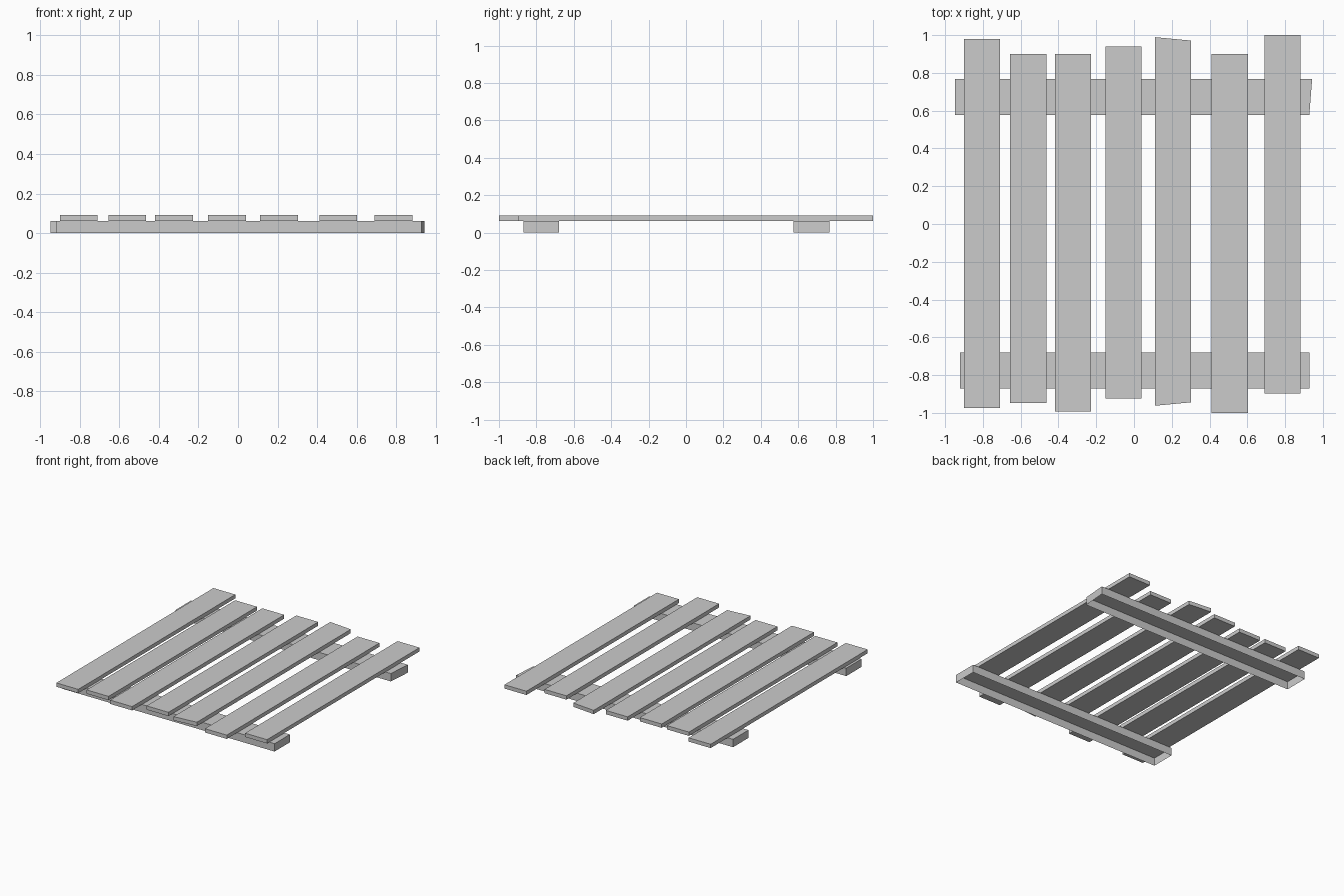
import bpy
import bmesh

default = bpy.data.objects.get("Cube")
if default:
    bpy.data.objects.remove(default, do_unlink=True)

grey = bpy.data.materials.new("plain grey")
grey.use_nodes = True
colour = (0.6, 0.6, 0.6, 1)
grey.diffuse_color = colour
grey.node_tree.nodes["Principled BSDF"].inputs["Base Color"].default_value = colour

RAIL_TOP, BOARD_TOP = 0.062, 0.092
HALF_WIDTH = 0.0955


def plank(name, outline, z0, z1, open_below=False):
    """Extrude a four-cornered outline upwards, optionally without an underside."""
    bm = bmesh.new()
    base = bm.faces.new([bm.verts.new((x, y, z0)) for x, y in outline])
    top = bmesh.ops.extrude_face_region(bm, geom=[base], use_keep_orig=True)["geom"]
    for v in top:
        if isinstance(v, bmesh.types.BMVert):
            v.co.z = z1
    bmesh.ops.recalc_face_normals(bm, faces=bm.faces)
    if open_below:
        under = [f for f in bm.faces if all(v.co.z < z0 + 0.001 for v in f.verts)]
        bmesh.ops.delete(bm, geom=under, context="FACES_ONLY")
    mesh = bpy.data.meshes.new(name)
    bm.to_mesh(mesh)
    bm.free()
    mesh.materials.append(grey)
    obj = bpy.data.objects.new(name, mesh)
    bpy.context.collection.objects.link(obj)


# Hollow cross rails, the back one with a slanted end
for name, y0, y1, x0, xa, xb in (("front_rail", -0.87, -0.68, -0.92, 0.928, 0.928),
                                 ("back_rail", 0.576, 0.767, -0.947, 0.928, 0.943)):
    plank(name, [(x0, y0), (xa, y0), (xb, y1), (x0, y1)], 0, RAIL_TOP, True)

# Solid boards: centre x, front end, back end, slant of each end
boards = [(-0.805, -0.975, 0.98, 0), (-0.56, -0.948, 0.90, 0),
          (-0.323, -0.993, 0.90, 0), (-0.055, -0.923, 0.94, 0),
          (0.207, -0.953, 0.98, 0.009), (0.507, -1.0, 0.90, 0),
          (0.786, -0.898, 1.0, 0)]
for i, (x, y0, y1, s) in enumerate(boards, 1):
    l, r = x - HALF_WIDTH, x + HALF_WIDTH
    plank(f"board_{i}", [(l, y0 - s), (r, y0 + s), (r, y1 - s), (l, y1 + s)],
          RAIL_TOP, BOARD_TOP)
